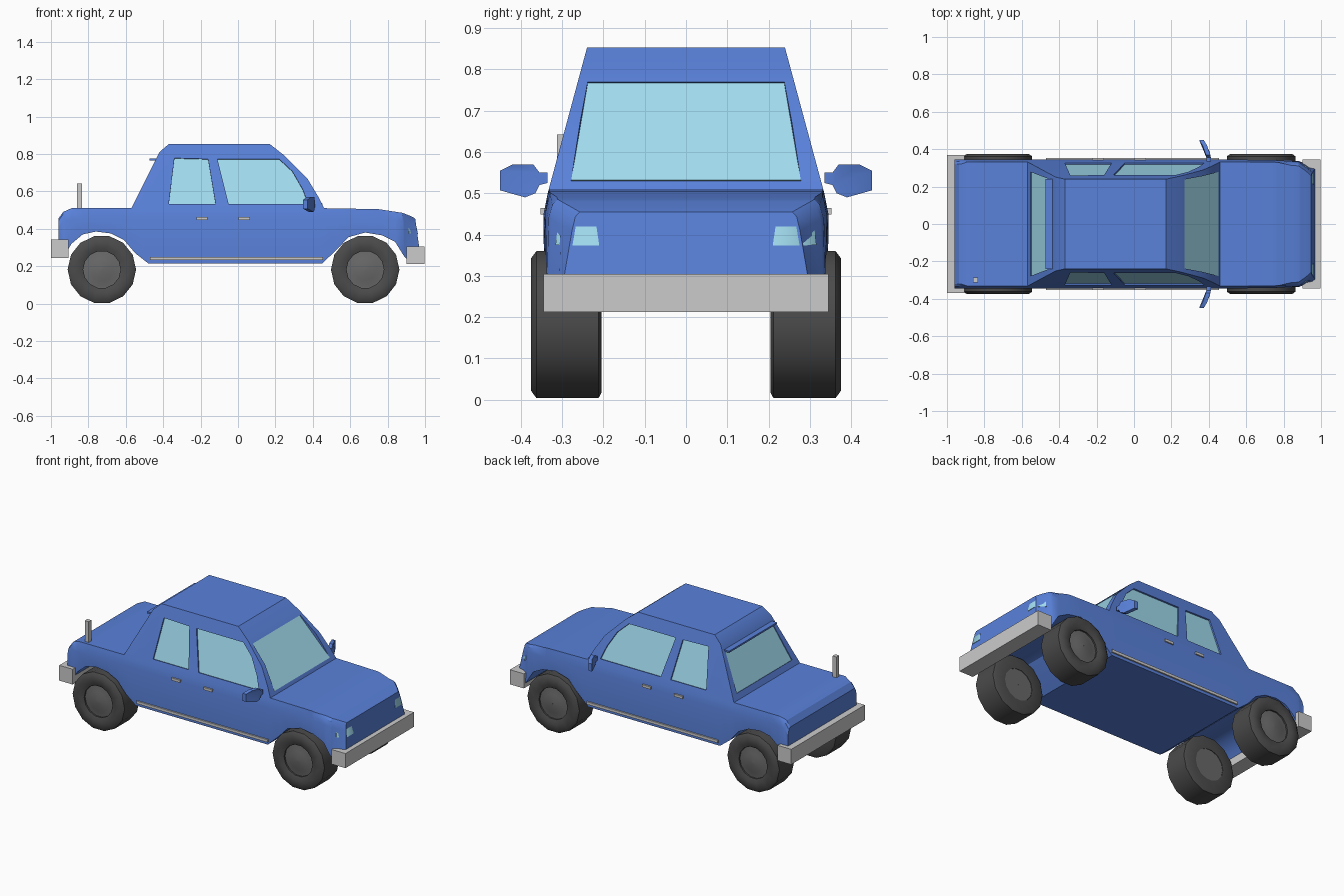
import bpy, bmesh, math
from mathutils import Vector

if "Cube" in bpy.data.objects:
    bpy.data.objects.remove(bpy.data.objects["Cube"])


def material(name, rgb):
    m = bpy.data.materials.new(name)
    m.diffuse_color = (*rgb, 1)
    m.use_nodes = True
    m.node_tree.nodes["Principled BSDF"].inputs["Base Color"].default_value = m.diffuse_color
    return m


BLUE = material("blue_paint", (0.10, 0.22, 0.70))
GLASS = material("glass", (0.36, 0.72, 0.87))
RUBBER = material("rubber", (0.07, 0.07, 0.07))
HUB = material("hub_grey", (0.14, 0.14, 0.14))


def finish(name, bm, mat=None, smooth=None):
    bmesh.ops.recalc_face_normals(bm, faces=bm.faces[:])
    me = bpy.data.meshes.new(name)
    bm.to_mesh(me)
    bm.free()
    ob = bpy.data.objects.new(name, me)
    bpy.context.collection.objects.link(ob)
    if mat:
        me.materials.append(mat)
    if smooth:
        shade(ob, smooth)
    return ob


def shade(ob, angle):
    bpy.ops.object.select_all(action='DESELECT')
    ob.select_set(True)
    bpy.context.view_layer.objects.active = ob
    bpy.ops.object.shade_smooth_by_angle(angle=math.radians(angle))


def loft(bm, rings, closed=False):
    """Bridge equal-length rings of points; cap the ends unless closed."""
    vs = [[bm.verts.new(p) for p in r] for r in rings]
    n = len(vs[0])
    pairs = list(zip(vs, vs[1:])) + ([(vs[-1], vs[0])] if closed else [])
    for a, b in pairs:
        for i in range(n):
            j = (i + 1) % n
            bm.faces.new((a[i], a[j], b[j], b[i]))
    if not closed:
        bm.faces.new(vs[0])
        bm.faces.new(vs[-1])


def prism(bm, pts, d, a, b):
    d = Vector(d).normalized()
    loft(bm, [[Vector(p) + d * t for p in pts] for t in (a, b)])


def box(name, x, y, z, mat=None):
    bm = bmesh.new()
    loft(bm, [[(X, y[0], z[0]), (X, y[1], z[0]), (X, y[1], z[1]), (X, y[0], z[1])] for X in x])
    return finish(name, bm, mat)


def interp(table, x):
    for (x0, v0), (x1, v1) in zip(table, table[1:]):
        if x <= x1:
            return v0 + (v1 - v0) * max(0, (x - x0) / (x1 - x0))
    return table[-1][1]


# Body: sections along x from roof line, underside and nose narrowing
roof = [(-.96, .455), (-.935, .49), (-.89, .51), (-.57, .51), (-.42, .81), (-.37, .853),
        (.17, .853), (.25, .79), (.37, .67), (.43, .57), (.46, .51), (.75, .505),
        (.88, .485), (.955, .455)]
under = [(-.96, .27), (-.92, .27), (-.89, .32), (-.83, .37), (-.76, .385), (-.68, .375),
         (-.61, .34), (-.55, .27), (-.48, .215), (.45, .215), (.53, .29), (.59, .355),
         (.68, .38), (.77, .365), (.84, .33), (.89, .25), (.92, .22), (.955, .22)]
narrow = [(-1, 1), (.5, 1), (.75, .99), (.88, .965), (.955, .80)]


def section(x):
    zt, zb, k = interp(roof, x), interp(under, x), interp(narrow, x)
    half = [(.343 * (k + 1) / 2, zb), (.345 * k, min(.45, zt - .045)),
            (.335 * k, min(.5, zt - .012)), ((.335 - .27 * (zt - .5)) * k, zt)]
    if zt < .5:
        half[3] = (.322 * k, zt)
    lean = (lambda z: .14 * (.4 - z)) if x > .95 else (lambda z: 0)
    return [(x + lean(z), y, z) for y, z in half] + \
           [(x + lean(z), -y, z) for y, z in reversed(half)]


bm = bmesh.new()
loft(bm, [section(x) for x in sorted({p[0] for p in roof + under})])
body = finish("body", bm, BLUE)

# Windows: recess cut into the cabin with a pane on the recess floor
cut = bmesh.new()


def window(name, pts, d):
    prism(cut, pts, d, 0, .08)
    g = bmesh.new()
    prism(g, pts, d, -.01, .003)
    finish(name, g, GLASS)


window("windshield", [(.265, -.238, .765), (.265, .238, .765), (.45, .278, .53), (.45, -.278, .53)],
       (.78, 0, .62))
window("rear_window", [(-.434, -.235, .765), (-.434, .235, .765), (-.545, .278, .54), (-.545, -.278, .54)],
       (-.9, 0, .44))
side_rear = [(-.37, .53), (-.34, .775), (-.16, .77), (-.12, .53)]
side_front = [(-.05, .53), (-.11, .77), (.22, .77), (.29, .705), (.345, .61), (.375, .53)]
for s, side in ((-1, "right"), (1, "left")):
    for name, shape in (("rear", side_rear), ("front", side_front)):
        pts = [(x, s * (.323 - .27 * (z - .5)), z) for x, z in shape]
        window(f"{name}_door_window_{side}", pts, (0, s * .965, .26))

cutter = finish("window_cutter", cut)
cutter.hide_render = True
mod = body.modifiers.new("windows", 'BOOLEAN')
mod.object = cutter
mod.solver = 'EXACT'
bpy.context.view_layer.objects.active = body
bpy.ops.object.modifier_apply(modifier=mod.name)
bpy.data.objects.remove(cutter)
shade(body, 28)
box("rear_window_lip", (-.472, -.42), (-.24, .24), (.765, .776), BLUE)

# Bumpers and antenna
box("front_bumper", (.90, .998), (-.345, .345), (.212, .305))
box("rear_bumper", (-1, -.905), (-.37, .37), (.245, .342))
box("antenna", (-.86, -.833), (-.312, -.285), (.49, .642))

mirror_shape = [(.335, .525), (.355, .52), (.365, .50), (.39, .49), (.45, .507),
                (.45, .555), (.42, .57), (.37, .57), (.355, .55), (.335, .55)]
tyre = [(.205, .10), (.205, .17), (.212, .183), (.362, .183), (.375, .165),
        (.375, .125), (.365, .10)]
hub = [(.208, .001), (.208, .102), (.355, .102), (.355, .093), (.365, .06), (.368, .001)]


def lathe(name, profile, cx, s, mat):
    n = 14
    bm = bmesh.new()
    rings = []
    for i in range(n):
        a = 2 * math.pi * (i + .5) / n
        rings.append([(cx + r * math.sin(a), s * y, .182 + r * math.cos(a)) for y, r in profile])
    loft(bm, rings, closed=True)
    finish(name, bm, mat, 40)


for s, side in ((-1, "right"), (1, "left")):
    # Wheels
    for cx, end in ((-.728, "rear"), (.68, "front")):
        lathe(f"{end}_tyre_{side}", tyre, cx, s, RUBBER)
        lathe(f"{end}_hub_{side}", hub, cx, s, HUB)
    # Door handles and sill strip
    for x, end in ((-.222, "rear"), (.003, "front")):
        box(f"{end}_door_handle_{side}", (x, x + .06), sorted((s * .335, s * .353)), (.448, .464))
    box(f"sill_strip_{side}", (-.47, .455), sorted((s * .33, s * .352)), (.233, .25))
    # Wing mirror, swept back at the tip
    bm = bmesh.new()
    prism(bm, [(.40 - 3 * (y - .335) ** 2, s * y, z) for y, z in mirror_shape], (1, 0, 0), -.012, .012)
    bmesh.ops.triangulate(bm, faces=[f for f in bm.faces if len(f.verts) > 4])
    finish(f"wing_mirror_{side}", bm, BLUE, 30)
    # Headlight wrapped round the nose corner
    bm = bmesh.new()
    for x, y, z in [(.962, .21, .373), (.948, .22, .44), (.962, .272, .373), (.948, .265, .44),
                    (.915, .316, .375), (.905, .308, .438), (.89, .21, .373), (.89, .22, .44),
                    (.89, .30, .375), (.89, .295, .438)]:
        bm.verts.new((x, s * y, z))
    bmesh.ops.convex_hull(bm, input=bm.verts[:])
    finish(f"headlight_{side}", bm, GLASS, 50)
